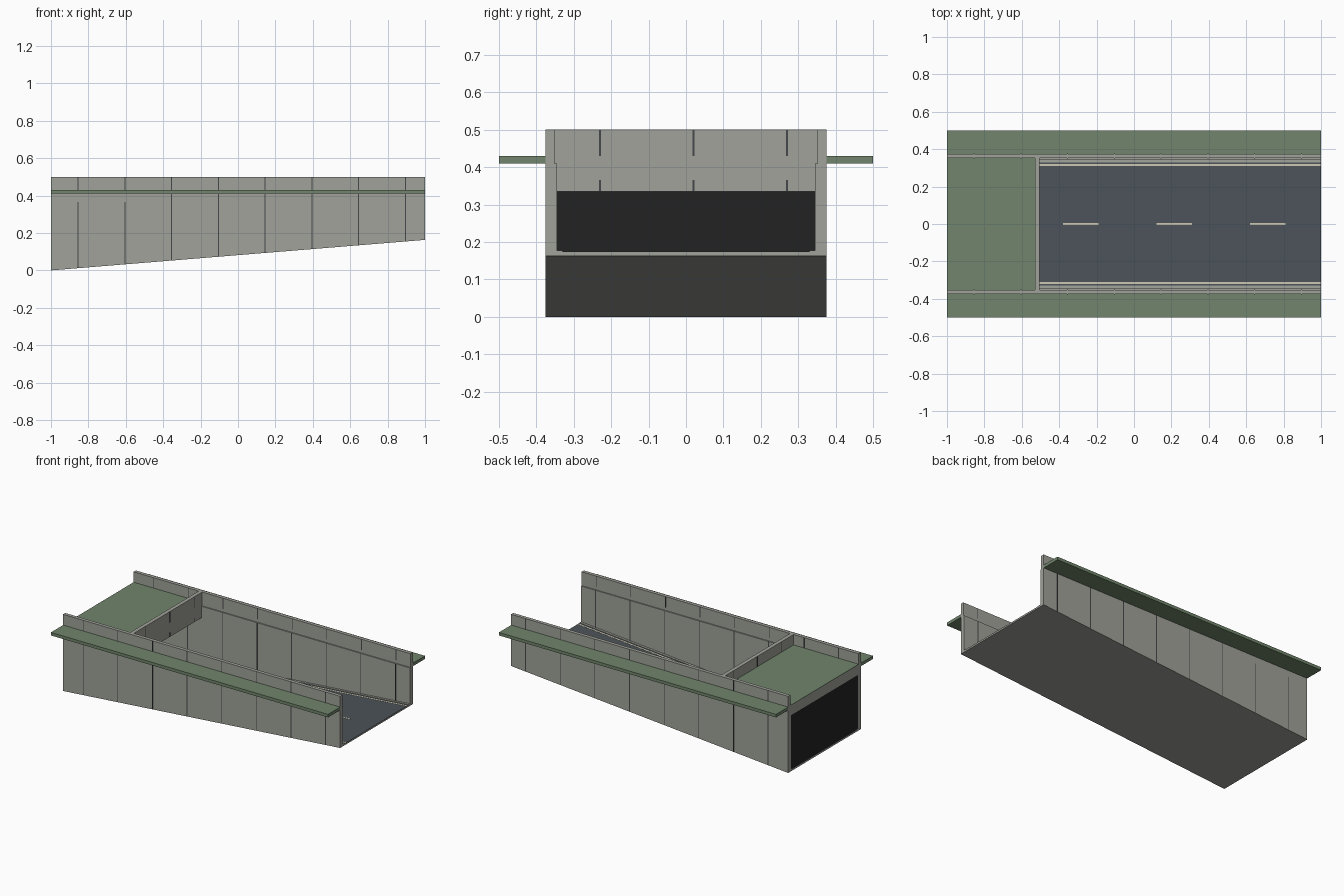
import bpy
import bmesh

cube = bpy.data.objects.get("Cube")
if cube:
    bpy.data.objects.remove(cube, do_unlink=True)


def material(name, r, g, b):
    m = bpy.data.materials.new(name)
    m.use_nodes = True
    m.diffuse_color = (r, g, b, 1)
    bsdf = next(n for n in m.node_tree.nodes if n.type == "BSDF_PRINCIPLED")
    bsdf.inputs["Base Color"].default_value = (r, g, b, 1)
    bsdf.inputs["Roughness"].default_value = 0.9
    return m


concrete = material("concrete", 0.35, 0.36, 0.32)
grass = material("grass green", 0.165, 0.235, 0.15)
asphalt = material("asphalt", 0.072, 0.087, 0.098)
paint = material("cream paint", 0.6, 0.57, 0.43)
seam_grey = material("seam grey", 0.06, 0.065, 0.07)
void_black = material("tunnel black", 0.016, 0.016, 0.016)

END = 1.0
GRADE = 0.0815          # rise of the ramp per unit of x
INNER, OUTER, PARAPET = 0.345, 0.375, 0.352
WALL_TOP, DECK_LOW, DECK_TOP, TOP = 0.41, 0.365, 0.43, 0.5
PORTAL_BACK, PORTAL_FACE = -0.53, -0.505


def ramp(x):
    return GRADE * (x + END)


def block(name, mat, xs, ys, low, high, follow_low=False, follow_high=False):
    """Box whose bottom and top may follow the slope of the ramp."""
    bm = bmesh.new()
    bmesh.ops.create_cube(bm, size=1)
    for v in bm.verts:
        up = v.co.z > 0
        x = xs[v.co.x > 0]
        y = ys[v.co.y > 0]
        z = high if up else low
        if follow_high if up else follow_low:
            z += ramp(x)
        v.co = (x, y, z)
    mesh = bpy.data.meshes.new(name)
    bm.to_mesh(mesh)
    bm.free()
    mesh.materials.append(mat)
    obj = bpy.data.objects.new(name, mesh)
    bpy.context.collection.objects.link(obj)
    return obj


def on_ramp(name, mat, xs, ys, low, high):
    return block(name, mat, xs, ys, low, high, True, True)


# Sloping floor slab and road surface
full = (-END, END)
on_ramp("floor_slab", concrete, full, (-INNER, INNER), 0, 0.01)
on_ramp("road_surface", asphalt, full, (-0.33, 0.33), 0.009, 0.011)

# Dashed centre line
for i in range(4):
    x = -0.88 + 0.5 * i
    on_ramp(f"centre_dash_{i}", paint, (x, x + 0.19), (-0.005, 0.005), 0.0105, 0.012)

# Everything repeated on both long sides
for side, s in (("front", -1), ("back", 1)):
    def across(a, b):
        return tuple(sorted((a * s, b * s)))

    block(side + "_wall", concrete, full, across(INNER, OUTER), 0, WALL_TOP, True)
    block(side + "_parapet", concrete, full, across(PARAPET, OUTER), WALL_TOP, TOP)
    block(side + "_verge", grass, full, across(OUTER, 0.5), WALL_TOP, DECK_TOP)
    on_ramp(side + "_kerb", concrete, full, across(0.33, INNER), 0.009, 0.014)
    on_ramp(side + "_edge_line", paint, full, across(0.31, 0.32), 0.0105, 0.012)

    # Panel seams through the wall and the parapet
    for i in range(8):
        x = -0.855 + 0.25 * i
        xs = (x - 0.0025, x + 0.0025)
        wall_high = DECK_LOW if x < PORTAL_FACE else WALL_TOP - 0.001
        block(f"{side}_wall_seam_{i}", seam_grey, xs,
              across(INNER - 0.0006, OUTER + 0.0006), 0.002, wall_high, True)
        block(f"{side}_parapet_seam_{i}", seam_grey, xs,
              across(PARAPET - 0.0006, OUTER + 0.0006), DECK_TOP, TOP - 0.001)

# Tunnel roof with its lawn
block("tunnel_roof", concrete, (-END, PORTAL_FACE), (-OUTER, OUTER), DECK_LOW, DECK_TOP)
block("roof_lawn", grass, (-END, PORTAL_BACK), (-PARAPET, PARAPET), DECK_TOP - 0.001, DECK_TOP + 0.002)

# Portal head wall: lintel below the roof and parapet above it
portal = (PORTAL_BACK, PORTAL_FACE)
block("portal_lintel", concrete, portal, (-INNER, INNER), 0.335, DECK_LOW)
block("portal_parapet", concrete, portal, (-PARAPET, PARAPET), DECK_TOP, TOP)
for i in range(3):
    y = -0.23 + 0.25 * i
    ys = (y - 0.0025, y + 0.0025)
    xs = (PORTAL_BACK - 0.0006, PORTAL_FACE + 0.0006)
    block(f"lintel_seam_{i}", seam_grey, xs, ys, 0.336, DECK_LOW)
    block(f"portal_parapet_seam_{i}", seam_grey, xs, ys, DECK_TOP, TOP - 0.001)

# Dark closing panel at the far end of the tunnel
block("tunnel_end_panel", void_black, (-END, -0.995), (-INNER, INNER), 0.004, DECK_LOW)
